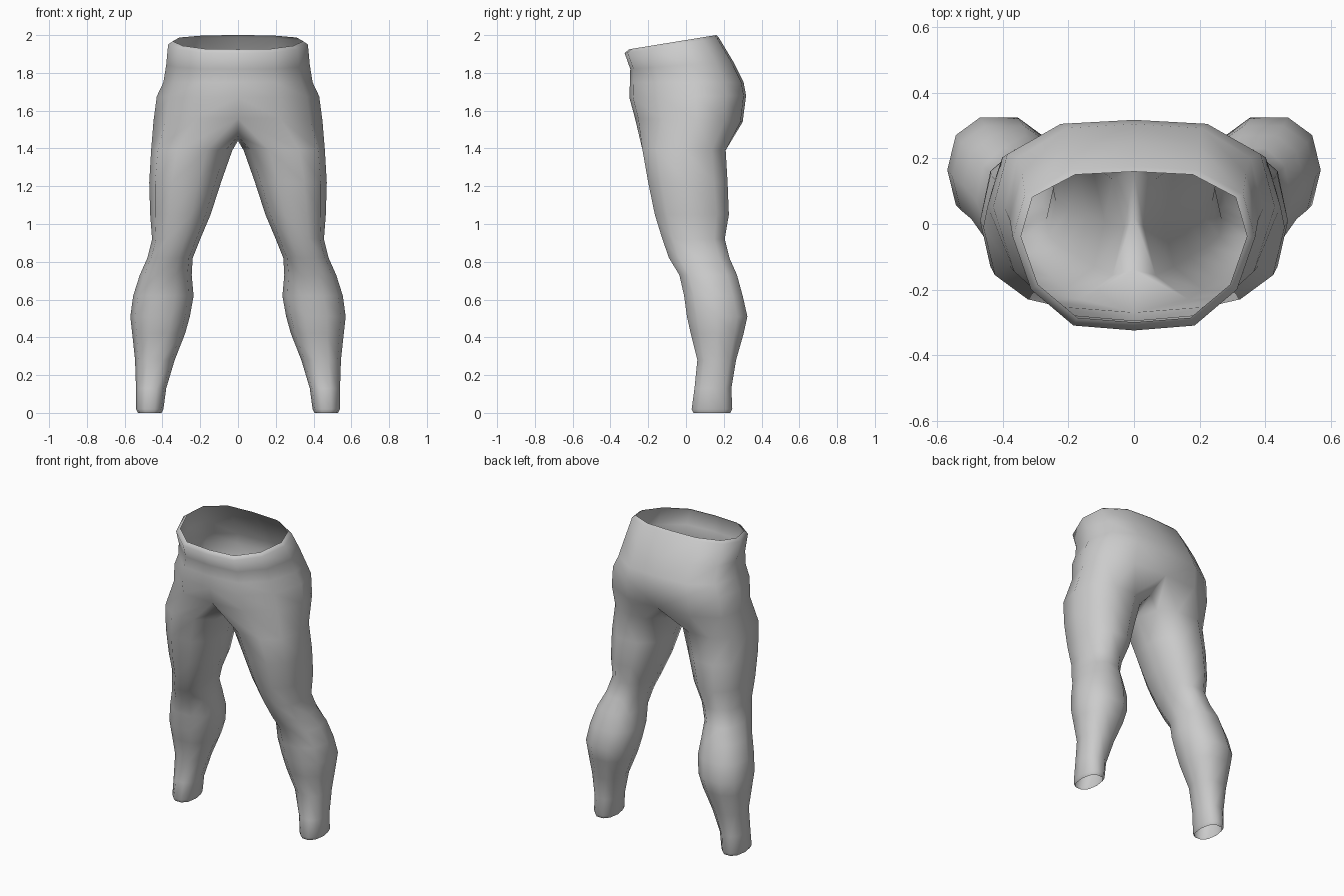
import bpy, bmesh
from math import cos, sin, radians, copysign

default_cube = bpy.data.objects.get("Cube")
if default_cube:
    bpy.data.objects.remove(default_cube, do_unlink=True)

# Fabric colour
fabric = bpy.data.materials.new("grey fabric")
fabric.use_nodes = True
grey = (0.6, 0.6, 0.6, 1.0)
fabric.diffuse_color = grey
fabric.node_tree.nodes["Principled BSDF"].inputs["Base Color"].default_value = grey

# Half pelvis outline, front centre to back centre: (width share, depth share)
OUTLINE = [(0, 0), (.5, .03), (.85, .25), (1, .57), (.9, .83), (.52, .98), (0, 1)]

# Pelvis sections: front height, back height, half width, front y, back y
PELVIS = [
    (1.925, 2.0, .345, -.30, .16),
    (1.905, 1.985, .37, -.325, .175),
    (1.82, 1.86, .38, -.295, .25),
    (1.75, 1.75, .395, -.297, .305),
    (1.67, 1.68, .43, -.30, .318),
    (1.56, 1.54, .447, -.27, .30),
]

# Leg sections: height, inner x, outer x, front y, back y
LEG = [
    (1.39, .03, .46, -.23, .21),
    (1.22, .09, .47, -.20, .22),
    (1.05, .145, .465, -.165, .227),
    (.92, .20, .455, -.125, .205),
    (.82, .24, .48, -.09, .23),
    (.73, .245, .52, -.035, .27),
    (.62, .235, .555, -.01, .30),
    (.51, .255, .57, .005, .325),
    (.42, .28, .56, .025, .305),
    (.28, .335, .545, .06, .265),
    (.13, .38, .54, .045, .24),
    (.02, .395, .54, .03, .245),
    (0, .405, .53, .04, .235),
]

# Crotch seam from back to front: (y, z)
CROTCH = [(.16, 1.465), (.02, 1.44), (-.14, 1.465)]


def soft(value):
    """Slightly squared circle component."""
    return copysign(abs(value) ** .85, value)


def pelvis_ring(bm, z_front, z_back, width, front, back):
    return [bm.verts.new((width * u, front + (back - front) * v,
                          z_front + (z_back - z_front) * v)) for u, v in OUTLINE]


def leg_ring(bm, z, inner, outer, front, back):
    ring = []
    for i in range(10):
        a = radians(-108 + 36 * i)
        x = (inner + outer) / 2 + (outer - inner) / 2 * soft(cos(a))
        y = (front + back) / 2 + (back - front) / 2 * soft(sin(a)) / soft(sin(radians(72)))
        ring.append(bm.verts.new((x, y, z)))
    return ring


def bridge(bm, upper, lower, closed):
    n = len(upper)
    for i in range(n if closed else n - 1):
        j = (i + 1) % n
        bm.faces.new((upper[i], lower[i], lower[j], upper[j]))


bm = bmesh.new()

# Open waist and hips
hips = [pelvis_ring(bm, *row) for row in PELVIS]
for upper, lower in zip(hips, hips[1:]):
    bridge(bm, upper, lower, False)

# Hip edge plus crotch seam makes the leg opening, then the leg runs to the open hem
seam = [bm.verts.new((0, y, z)) for y, z in CROTCH]
rings = [hips[-1] + seam] + [leg_ring(bm, *row) for row in LEG]
for upper, lower in zip(rings, rings[1:]):
    bridge(bm, upper, lower, True)

for face in bm.faces:
    face.smooth = True
mesh = bpy.data.meshes.new("trousers")
bm.to_mesh(mesh)
bm.free()
mesh.materials.append(fabric)

trousers = bpy.data.objects.new("trousers", mesh)
bpy.context.collection.objects.link(trousers)

# Second leg
mirror = trousers.modifiers.new("mirror", 'MIRROR')
mirror.use_axis[0] = True
mirror.use_mirror_merge = True
mirror.merge_threshold = .001
